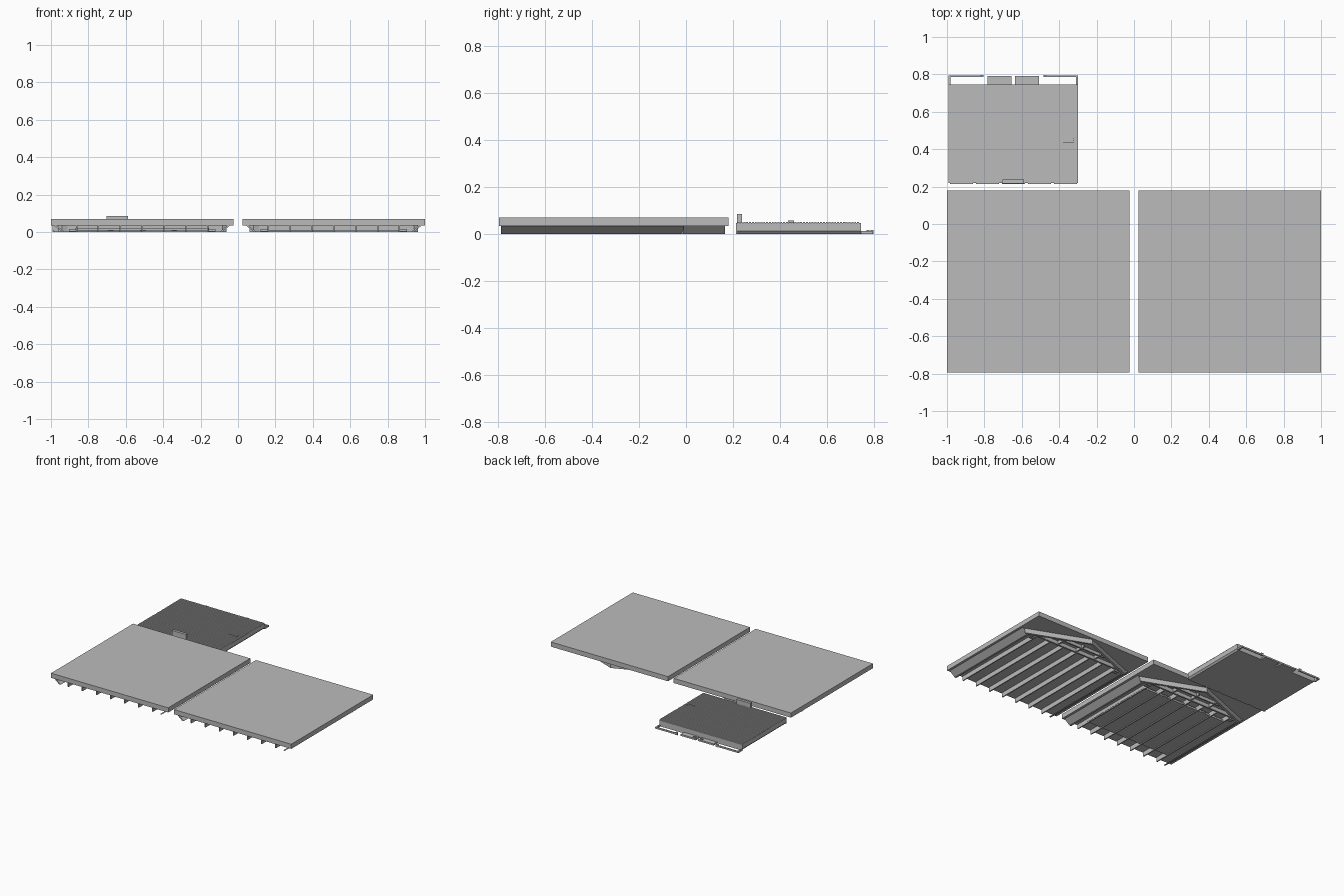
import bpy, bmesh, math
from mathutils import Vector

if "Cube" in bpy.data.objects:
    bpy.data.objects.remove(bpy.data.objects["Cube"])

grey = bpy.data.materials.new("plain_grey")
grey.diffuse_color = (0.5, 0.5, 0.5, 1)
grey.use_nodes = True
grey.node_tree.nodes["Principled BSDF"].inputs["Base Color"].default_value = grey.diffuse_color


def finish(name, bm):
    bmesh.ops.recalc_face_normals(bm, faces=bm.faces)
    mesh = bpy.data.meshes.new(name)
    bm.to_mesh(mesh)
    bm.free()
    mesh.materials.append(grey)
    ob = bpy.data.objects.new(name, mesh)
    bpy.context.collection.objects.link(ob)
    return ob


def add_prism(bm, points, offset):
    """Extrude a planar outline along an offset vector."""
    face = bm.faces.new([bm.verts.new(p) for p in points])
    ext = bmesh.ops.extrude_face_region(bm, geom=[face])
    verts = [g for g in ext["geom"] if isinstance(g, bmesh.types.BMVert)]
    bmesh.ops.translate(bm, verts=verts, vec=Vector(offset))


def add_box(bm, x0, x1, y0, y1, z0, z1):
    add_prism(bm, [(x0, y0, z0), (x1, y0, z0), (x1, y1, z0), (x0, y1, z0)], (0, 0, z1 - z0))


def boxes(name, items):
    bm = bmesh.new()
    for item in items:
        add_box(bm, *item)
    return finish(name, bm)


def deck(tag, cx):
    # top slab
    boxes(tag + "_slab", [(cx - 0.488, cx + 0.488, -0.795, 0.18, 0.035, 0.07)])

    # joists running front to back
    boxes(tag + "_joists", [(cx + k * 0.117 - 0.004, cx + k * 0.117 + 0.004,
                             -0.787, -0.012, 0.001, 0.036) for k in range(-3, 4)])

    # side boards leaning inwards towards the bottom
    bm = bmesh.new()
    for s in (-1, 1):
        add_prism(bm, [(cx + s * 0.472, -0.787, 0.036), (cx + s * 0.458, -0.787, 0.036),
                       (cx + s * 0.413, -0.787, 0), (cx + s * 0.427, -0.787, 0)], (0, 0.777, 0))
    finish(tag + "_side_boards", bm)

    # shallow pointed wall at the back
    bm = bmesh.new()
    for s in (-1, 1):
        add_prism(bm, [(cx, 0.167, 0), (cx, 0.152, 0),
                       (cx + s * 0.428, -0.022, 0), (cx + s * 0.45, -0.01, 0)], (0, 0, 0.036))
    finish(tag + "_back_wall", bm)

    # cross beam and short braces behind the wall
    beams = [(cx - 0.4, cx + 0.4, -0.012, 0.0, 0.008, 0.036),
             (cx - 0.2, cx + 0.2, 0.05, 0.06, 0.012, 0.036)]
    for k in (-1, 0, 1):
        beams.append((cx + k * 0.16 - 0.005, cx + k * 0.16 + 0.005, 0.0, 0.08, 0.012, 0.036))
    boxes(tag + "_braces", beams)

    # small feet
    boxes(tag + "_feet", [(cx + s * 0.37 - 0.022, cx + s * 0.37 + 0.022, y, y + 0.012, 0.003, 0.016)
                          for s in (-1, 1) for y in (-0.05, -0.03)])


deck("left_deck", -0.512)
deck("right_deck", 0.512)

# flat tray under the left deck with small clips on its back edge
boxes("under_tray", [(-0.87, -0.155, -0.68, -0.08, 0.008, 0.022)])
boxes("tray_clips", [(x - 0.015, x + 0.015, -0.08, -0.068, 0.005, 0.016) for x in (-0.68, -0.51, -0.34)])

# small hatch panel: body with undercut sides
bm = bmesh.new()
add_prism(bm, [(-0.98, 0.22, 0), (-0.31, 0.22, 0), (-0.299, 0.22, 0.012), (-0.299, 0.22, 0.046),
               (-0.991, 0.22, 0.046), (-0.991, 0.22, 0.012)], (0, 0.525, 0))
finish("hatch_body", bm)

# fine ridges across the hatch
pitch = 0.0121
boxes("hatch_ridges", [(-0.991, -0.299, 0.22 + i * pitch, 0.22 + i * pitch + 0.008, 0.045, 0.05)
                       for i in range(43)])

# teeth on the hatch front edge
boxes("hatch_teeth", [(-0.985 + i * 0.139, -0.985 + i * 0.139 + 0.125, 0.213, 0.221, 0.0, 0.046)
                      for i in range(5)])

# handle and latch on top of the hatch
boxes("hatch_handle", [(-0.703, -0.587, 0.217, 0.238, 0.046, 0.085)])
boxes("hatch_latch", [(-0.38, -0.32, 0.435, 0.441, 0.046, 0.058),
                      (-0.326, -0.32, 0.441, 0.46, 0.046, 0.058)])

# low open rails and hinge plates along the hatch back edge
rails = []
for s in (-1, 1):
    c = -0.645
    for a, b, y0, y1, z1 in ((0.336, 0.346, 0.744, 0.793, 0.012),
                             (0.16, 0.346, 0.785, 0.793, 0.012),
                             (0.16, 0.178, 0.785, 0.797, 0.018),
                             (0.01, 0.137, 0.75, 0.79, 0.012),
                             (0.02, 0.04, 0.768, 0.782, 0.018),
                             (0.01, 0.137, 0.74, 0.752, 0.008)):
        x0, x1 = sorted((c + s * a, c + s * b))
        rails.append((x0, x1, y0, y1, 0.0, z1))
boxes("hatch_back_rails", rails)
